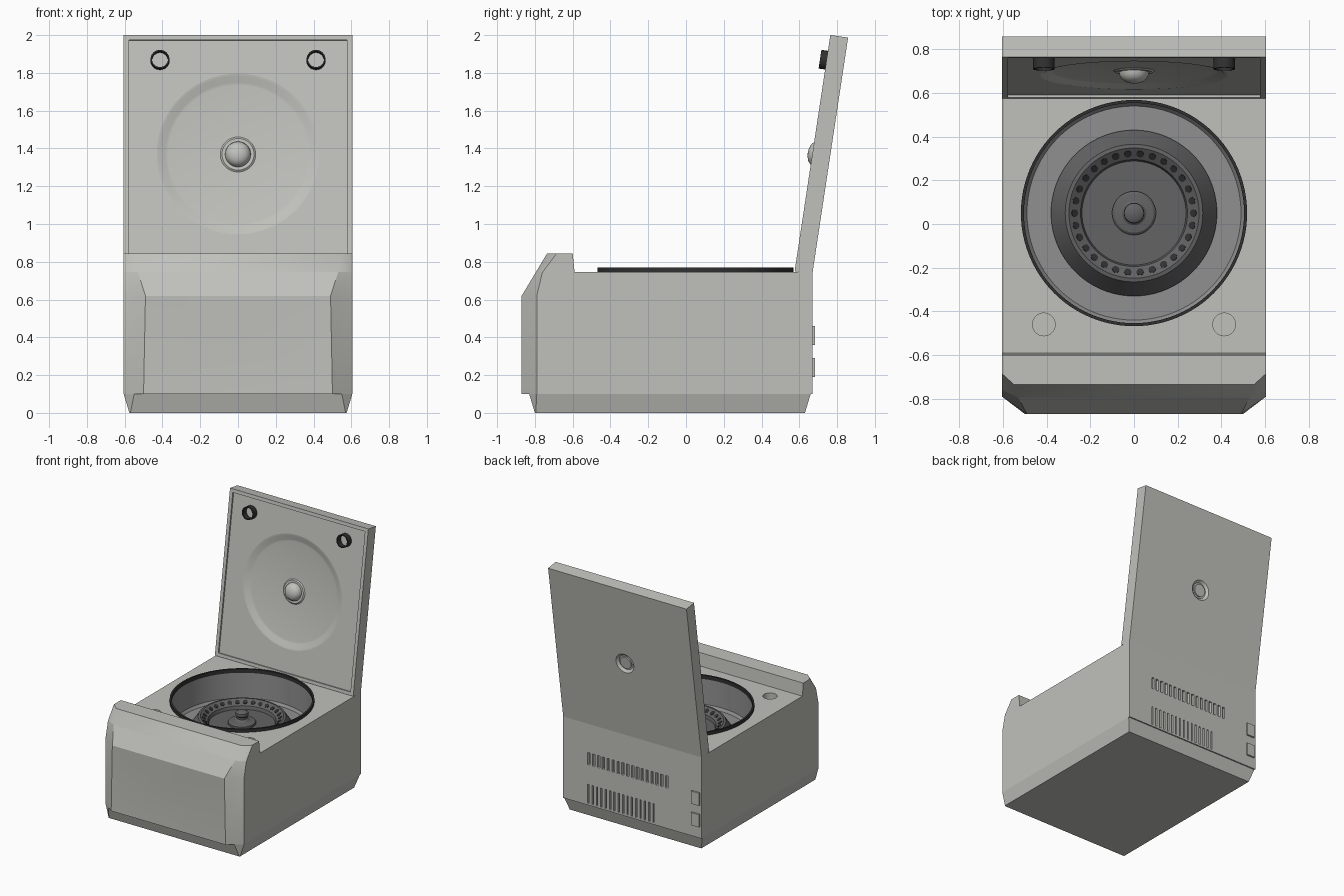
import bpy, bmesh, math
from mathutils import Matrix, Vector

old = bpy.data.objects.get("Cube")
if old:
    bpy.data.objects.remove(old, do_unlink=True)


def material(name, r, g, b):
    m = bpy.data.materials.new(name)
    m.use_nodes = True
    m.diffuse_color = (r, g, b, 1)
    bsdf = next(n for n in m.node_tree.nodes if n.type == 'BSDF_PRINCIPLED')
    bsdf.inputs["Base Color"].default_value = (r, g, b, 1)
    return m


LIGHT = material("light_grey", 0.53, 0.53, 0.50)
STEEL = material("steel_grey", 0.28, 0.28, 0.28)
DARK = material("dark_grey", 0.125, 0.125, 0.125)
BLACK = material("black_rubber", 0.03, 0.03, 0.03)


def make(name, bm, mat, matrix=None, angle=30):
    me = bpy.data.meshes.new(name)
    bm.to_mesh(me)
    bm.free()
    ob = bpy.data.objects.new(name, me)
    bpy.context.collection.objects.link(ob)
    me.materials.append(mat)
    if matrix is not None:
        ob.matrix_world = matrix
    smooth(ob, angle)
    return ob


def activate(ob):
    bpy.ops.object.select_all(action='DESELECT')
    ob.select_set(True)
    bpy.context.view_layer.objects.active = ob


def smooth(ob, angle=30):
    activate(ob)
    bpy.ops.object.shade_smooth_by_angle(angle=math.radians(angle))


def cut(ob, cutter):
    """Subtract the cutter, then remove it."""
    cutter.hide_render = True
    activate(ob)
    mod = ob.modifiers.new("cut", 'BOOLEAN')
    mod.operation = 'DIFFERENCE'
    mod.solver = 'EXACT'
    mod.object = cutter
    bpy.ops.object.modifier_apply(modifier=mod.name)
    bpy.data.objects.remove(cutter, do_unlink=True)
    smooth(ob)


def add_box(bm, lo, hi):
    lo, hi = Vector(lo), Vector(hi)
    bmesh.ops.create_cube(bm, size=1, matrix=Matrix.Translation((lo + hi) / 2)
                          @ Matrix.Diagonal((*(hi - lo), 1)))


def box(name, lo, hi, mat, matrix=None):
    bm = bmesh.new()
    add_box(bm, lo, hi)
    return make(name, bm, mat, matrix)


def lathe(name, profile, mat, centre=(0, 0), n=64, closed=False, matrix=None):
    """Turn (radius, z) points around a z axis through centre."""
    bm = bmesh.new()
    rings = [[bm.verts.new((centre[0] + r * math.cos(2 * math.pi * j / n),
                            centre[1] + r * math.sin(2 * math.pi * j / n), z))
              for j in range(n)] for r, z in profile]
    pairs = list(zip(rings, rings[1:]))
    if closed:
        pairs.append((rings[-1], rings[0]))
    for a, b in pairs:
        for j in range(n):
            k = (j + 1) % n
            bm.faces.new((a[j], a[k], b[k], b[j]))
    bmesh.ops.remove_doubles(bm, verts=bm.verts, dist=1e-5)
    return make(name, bm, mat, matrix)


def loft(levels):
    """Stack outlines: z, half width, back y, corner y, front half width, front y."""
    bm = bmesh.new()
    rings = [[bm.verts.new((x, y, z)) for x, y in
              ((w, yb), (-w, yb), (-w, yc), (-xf, yf), (xf, yf), (w, yc))]
             for z, w, yb, yc, xf, yf in levels]
    for a, b in zip(rings, rings[1:]):
        for j in range(6):
            k = (j + 1) % 6
            bm.faces.new((a[j], a[k], b[k], b[j]))
    bm.faces.new(rings[0][::-1])
    bm.faces.new(rings[-1])
    bmesh.ops.remove_doubles(bm, verts=bm.verts, dist=1e-5)
    bmesh.ops.recalc_face_normals(bm, faces=bm.faces)
    return bm


# Housing with tapered foot, chamfered front corners and a shallow dished front
bm = loft([(0.00, 0.575, 0.63, -0.795, 0.570, -0.80),
           (0.10, 0.605, 0.66, -0.79, 0.550, -0.83),
           (0.10, 0.605, 0.67, -0.79, 0.500, -0.87),
           (0.62, 0.605, 0.67, -0.79, 0.490, -0.87),
           (0.745, 0.605, 0.67, -0.76, 0.530, -0.795)])
front = [f for f in bm.faces if f.normal.y < -0.99]
for v in bmesh.ops.poke(bm, faces=front)["verts"]:
    v.co = (0, -0.85, 0.44)
housing = make("housing", bm, LIGHT)

# Raised ridge along the front edge
make("front_ridge", loft([(0.745, 0.605, -0.59, -0.76, 0.530, -0.795),
                          (0.845, 0.605, -0.60, -0.685, 0.550, -0.735)]), LIGHT)

# Bowl opening and latch sockets
BOWL = (0, 0.05)


def plug(r, lo, hi):
    return [(0, lo), (r, lo), (r, hi), (0, hi)]


cut(housing, lathe("bowl_cutter", plug(0.512, 0.50, 0.9), LIGHT, BOWL))
for s in (-1, 1):
    cut(housing, lathe("socket_cutter", plug(0.052, 0.68, 0.9), LIGHT,
                       (s * 0.413, -0.46), 32))

# Two rows of vent slots in the back
bm = bmesh.new()
for i in range(17):
    x = 0.38 - i * 0.0425
    add_box(bm, (x - 0.011, 0.65, 0.42), (x + 0.011, 0.72, 0.515))
for i in range(16):
    x = 0.385 - i * 0.038
    add_box(bm, (x - 0.006, 0.65, 0.115), (x + 0.006, 0.72, 0.265))
cut(housing, make("vent_cutter", bm, LIGHT))

# Back connectors
for name, z in (("upper_connector", 0.36), ("lower_connector", 0.19)):
    box(name, (-0.59, 0.66, z), (-0.52, 0.683, z + 0.10), LIGHT)

# Bowl liner and rubber seal
lathe("bowl_liner", [(0.508, 0.75), (0.505, 0.54), (0.49, 0.52), (0, 0.52)],
      STEEL, BOWL, 96)
lathe("bowl_seal", [(0.518, 0.74), (0.518, 0.77), (0.504, 0.77), (0.504, 0.74)],
      BLACK, BOWL, 96, True)

# Rotor with a ring of tube holes and a central knob
lathe("rotor", [(0.38, 0.52), (0.38, 0.535), (0.315, 0.632), (0.298, 0.635),
                (0.245, 0.600), (0.238, 0.575), (0.10, 0.575)], DARK, BOWL, 96)
lathe("rotor_hub", [(0.10, 0.57), (0.10, 0.592), (0.09, 0.60), (0.055, 0.605),
                    (0.038, 0.62), (0.038, 0.635), (0.047, 0.645), (0.045, 0.665),
                    (0.03, 0.675), (0, 0.677)], DARK, BOWL, 48)
bm = bmesh.new()
HOLES = 30
for i in range(HOLES):
    m = (Matrix.Translation((*BOWL, 0)) @ Matrix.Rotation(2 * math.pi * i / HOLES, 4, 'Z')
         @ Matrix.Translation((0.272, 0, 0.618)) @ Matrix.Rotation(math.radians(-32), 4, 'Y'))
    bmesh.ops.create_cone(bm, cap_ends=True, segments=16, radius1=0.017,
                          radius2=0.017, depth=0.006, matrix=m)
make("tube_holes", bm, BLACK)

# Open lid: local y runs up the lid, local z points out of its inner side
LID = Matrix.Translation((0, 0.575, 0.75)) @ Matrix.Rotation(math.radians(81.4), 4, 'X')
MID = (0, 0.63)
lid = box("lid", (-0.605, 0, -0.095), (0.605, 1.265, 0), LIGHT, LID)
cut(lid, box("panel_cutter", (-0.578, 0.025, -0.012), (0.578, 1.238, 0.05), LIGHT, LID))
cut(lid, lathe("dish_cutter", [(0, -0.032), (0.37, -0.032), (0.385, -0.029),
                               (0.415, -0.015), (0.43, -0.012), (0.43, 0.05), (0, 0.05)],
               LIGHT, MID, 96, matrix=LID))
cut(lid, lathe("button_cutter", [(0, -0.15), (0.078, -0.15), (0.078, -0.095),
                                 (0.06, -0.078), (0, -0.078)], LIGHT, MID, 48, matrix=LID))

# Lid boss, outside button and latch pegs
lathe("lid_boss", [(0.095, -0.033), (0.085, -0.025), (0.068, -0.026), (0.065, -0.01),
                   (0.055, 0.006), (0.040, 0.017), (0.020, 0.023), (0, 0.025)],
      LIGHT, MID, 48, matrix=LID)
lathe("lid_button", [(0, -0.088), (0.048, -0.088), (0.048, -0.07), (0, -0.07)],
      LIGHT, MID, 48, matrix=LID)
for name, s in (("right_latch_peg", -1), ("left_latch_peg", 1)):
    lathe(name, [(0.05, -0.02), (0.05, 0.035), (0.042, 0.035), (0.042, -0.02)],
          BLACK, (s * 0.413, 1.13), 32, True, LID)
